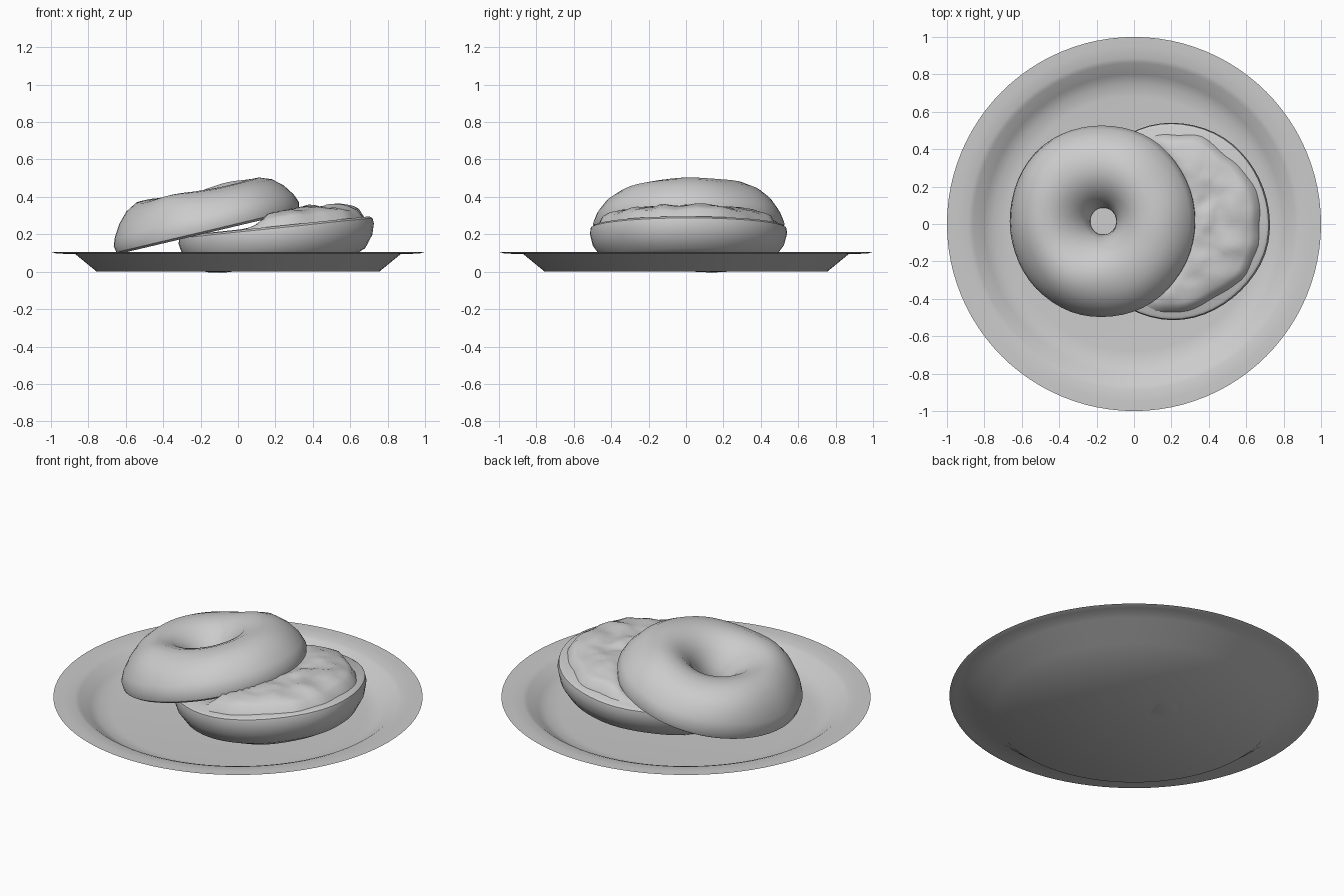
import bpy, bmesh, math
from mathutils import Vector, noise

if "Cube" in bpy.data.objects:
    bpy.data.objects.remove(bpy.data.objects["Cube"])


def finish(name, bm, angle=40):
    bmesh.ops.recalc_face_normals(bm, faces=bm.faces)
    me = bpy.data.meshes.new(name)
    bm.to_mesh(me)
    bm.free()
    ob = bpy.data.objects.new(name, me)
    bpy.context.collection.objects.link(ob)
    bpy.ops.object.select_all(action='DESELECT')
    ob.select_set(True)
    bpy.context.view_layer.objects.active = ob
    bpy.ops.object.shade_smooth_by_angle(angle=math.radians(angle))
    return ob


def lathe(name, profile, steps, wobble=0.0, seed=0, angle=40):
    # revolve a closed (radius, height) profile, with optional soft lumps
    bm = bmesh.new()
    rings = []
    for r, z in profile:
        if r == 0:
            rings.append([bm.verts.new((0, 0, z))] * steps)
            continue
        ring = []
        for i in range(steps):
            a = math.tau * i / steps
            p = Vector((r * math.cos(a), r * math.sin(a), z))
            n = noise.noise(p * 3 + Vector((seed, 0, 0))) * wobble
            ring.append(bm.verts.new((p.x * (1 + n * 0.5), p.y * (1 + n * 0.5), z * (1 + n * 3))))
        rings.append(ring)
    pairs = list(zip(rings, rings[1:]))
    if profile[0][0] > 0:
        pairs.append((rings[-1], rings[0]))
    for a, b in pairs:
        for i in range(steps):
            j = (i + 1) % steps
            quad = list(dict.fromkeys((a[i], a[j], b[j], b[i])))
            bm.faces.new(quad)
    return finish(name, bm, angle)


# plate: thin dish with a flat rim
lathe("plate", [(0, 0), (0.755, 0), (0.87, 0.094), (0.97, 0.097), (1, 0.106),
                (0.95, 0.106), (0.885, 0.102), (0.86, 0.093), (0.80, 0.048),
                (0.75, 0.02), (0.68, 0.014), (0, 0.014)], 96, angle=60)

# top half of the bagel, leaning with its cut face down
top = lathe("bagel_top", [(0.075, 0), (0.49, 0), (0.508, 0.012), (0.515, 0.05), (0.497, 0.1),
                          (0.455, 0.16), (0.40, 0.205), (0.335, 0.232), (0.27, 0.236),
                          (0.2, 0.213), (0.135, 0.155), (0.09, 0.085), (0.072, 0.025)],
            56, 0.05, 3)
top.location = (-0.16, 0.015, 0.208)
top.rotation_euler = (0, -math.radians(13.3), 0)

# bottom half of the bagel, cut face up
tilt = -math.radians(6)
bottom = lathe("bagel_bottom", [(0.08, 0), (0.505, 0), (0.52, -0.01), (0.525, -0.04), (0.51, -0.1),
                                (0.465, -0.165), (0.40, -0.194), (0.3, -0.205), (0.2, -0.2),
                                (0.13, -0.16), (0.085, -0.08)],
               56, 0.03, 8)
bottom.location = (0.2, 0.015, 0.243)
bottom.rotation_euler = (0, tilt, 0)

# lumpy spread, squeezed thin under the leaning top half
bm = bmesh.new()
SEG, RINGS = 72, 20
grid = []
for k in range(1, RINGS + 1):
    t = k / RINGS
    row = []
    for i in range(SEG):
        a = math.tau * i / SEG
        edge = 0.475 + 0.035 * noise.noise(Vector((math.cos(a) * 3, math.sin(a) * 3, 1.7)))
        x, y = t * edge * math.cos(a), t * edge * math.sin(a)
        past = max(0, math.hypot(x + 0.36, y) - 0.46)
        s = min(1, max(0, (x + 0.2) / 0.2))
        h = min(0.08, 0.042 + 0.135 * x + past * 0.8) * s * s * (3 - 2 * s)
        bump = noise.noise(Vector((x * 8, y * 8, 4.2))) + 0.5 * noise.noise(Vector((x * 17, y * 17, 9)))
        h += 0.02 * bump * min(1, past * 10)
        h = max(0, h) * math.sqrt(max(0, 1 - t ** 6)) + 0.003
        row.append(bm.verts.new((x, y, h if k < RINGS else -0.004)))
    grid.append(row)
mid = bm.verts.new((0, 0, 0.043))
for i in range(SEG):
    j = (i + 1) % SEG
    bm.faces.new((mid, grid[0][i], grid[0][j]))
    for a, b in zip(grid, grid[1:]):
        bm.faces.new((a[i], b[i], b[j], a[j]))
bm.faces.new(grid[-1])
spread = finish("spread", bm, 60)
spread.location = bottom.location
spread.rotation_euler = (0, tilt, 0)
